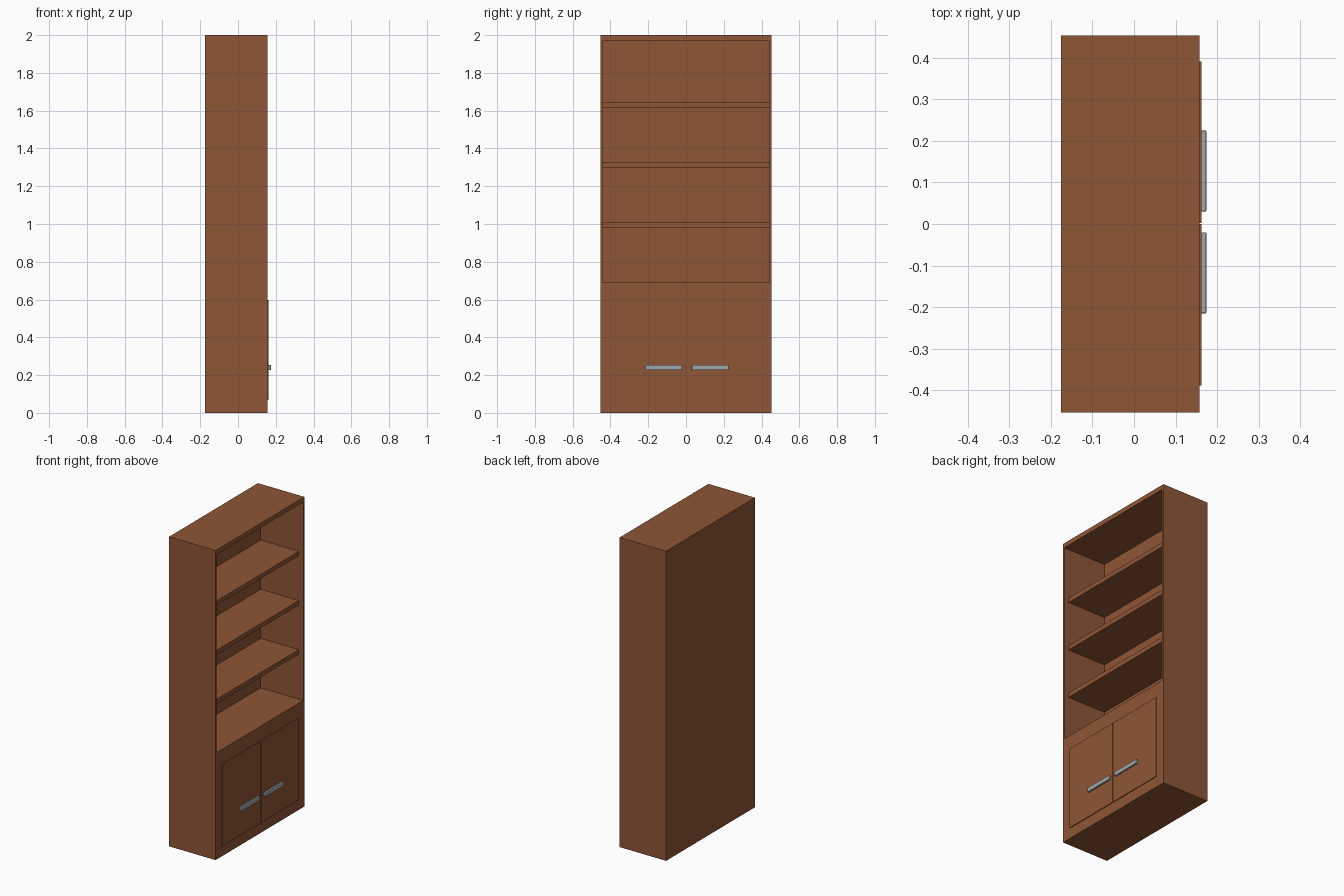
import bpy, bmesh
from mathutils import Vector

default = bpy.data.objects.get("Cube")
if default:
    bpy.data.objects.remove(default, do_unlink=True)


def material(name, rgb):
    mat = bpy.data.materials.new(name)
    mat.use_nodes = True
    mat.diffuse_color = (*rgb, 1)
    mat.node_tree.nodes["Principled BSDF"].inputs["Base Color"].default_value = (*rgb, 1)
    return mat


wood = material("brown wood", (0.275, 0.094, 0.037))
metal = material("grey metal", (0.36, 0.39, 0.41))


def add_object(name, bm, mat):
    bmesh.ops.recalc_face_normals(bm, faces=bm.faces)
    mesh = bpy.data.meshes.new(name)
    bm.to_mesh(mesh)
    bm.free()
    mesh.materials.append(mat)
    obj = bpy.data.objects.new(name, mesh)
    bpy.context.collection.objects.link(obj)
    return obj


def box_mesh(x, y, z):
    """Box from (min, max) pairs on each axis."""
    bm = bmesh.new()
    bmesh.ops.create_cube(bm, size=1)
    for v in bm.verts:
        v.co = Vector([r[0] if c < 0 else r[1] for c, r in zip(v.co, (x, y, z))])
    return bm


FRONT = 0.157
BACK_WALL = -0.147
SIDE = 0.442

# Cabinet carcass: the opening face is inset, then pushed back to form the niche
bm = box_mesh((-0.175, FRONT), (-0.453, 0.453), (0, 2))
front = max(bm.faces, key=lambda f: f.calc_center_median().x)
bmesh.ops.inset_region(bm, faces=[front], thickness=0.01)
for v in front.verts:
    v.co.y = SIDE if v.co.y > 0 else -SIDE
    v.co.z = 1.97 if v.co.z > 1 else 0.69
niche = bmesh.ops.extrude_discrete_faces(bm, faces=[front])["faces"][0]
for v in niche.verts:
    v.co.x = BACK_WALL
add_object("cabinet_body", bm, wood)

# Open shelves, set back from the front edge
for i, z in enumerate((0.98, 1.297, 1.615)):
    add_object(f"shelf_{i + 1}", box_mesh((BACK_WALL, 0.125), (-SIDE, SIDE), (z, z + 0.029)), wood)

# Lower doors, each with a horizontal pull
for side, door_y, pull_y in (("right", (0.003, 0.39), (0.03, 0.225)),
                             ("left", (-0.388, 0), (-0.215, -0.02))):
    add_object(f"door_{side}", box_mesh((FRONT, 0.162), door_y, (0.068, 0.597)), wood)
    pull = add_object(f"handle_{side}", box_mesh((0.161, 0.174), pull_y, (0.226, 0.254)), metal)
    bevel = pull.modifiers.new("soft edges", "BEVEL")
    bevel.width = 0.003
    bevel.segments = 2
